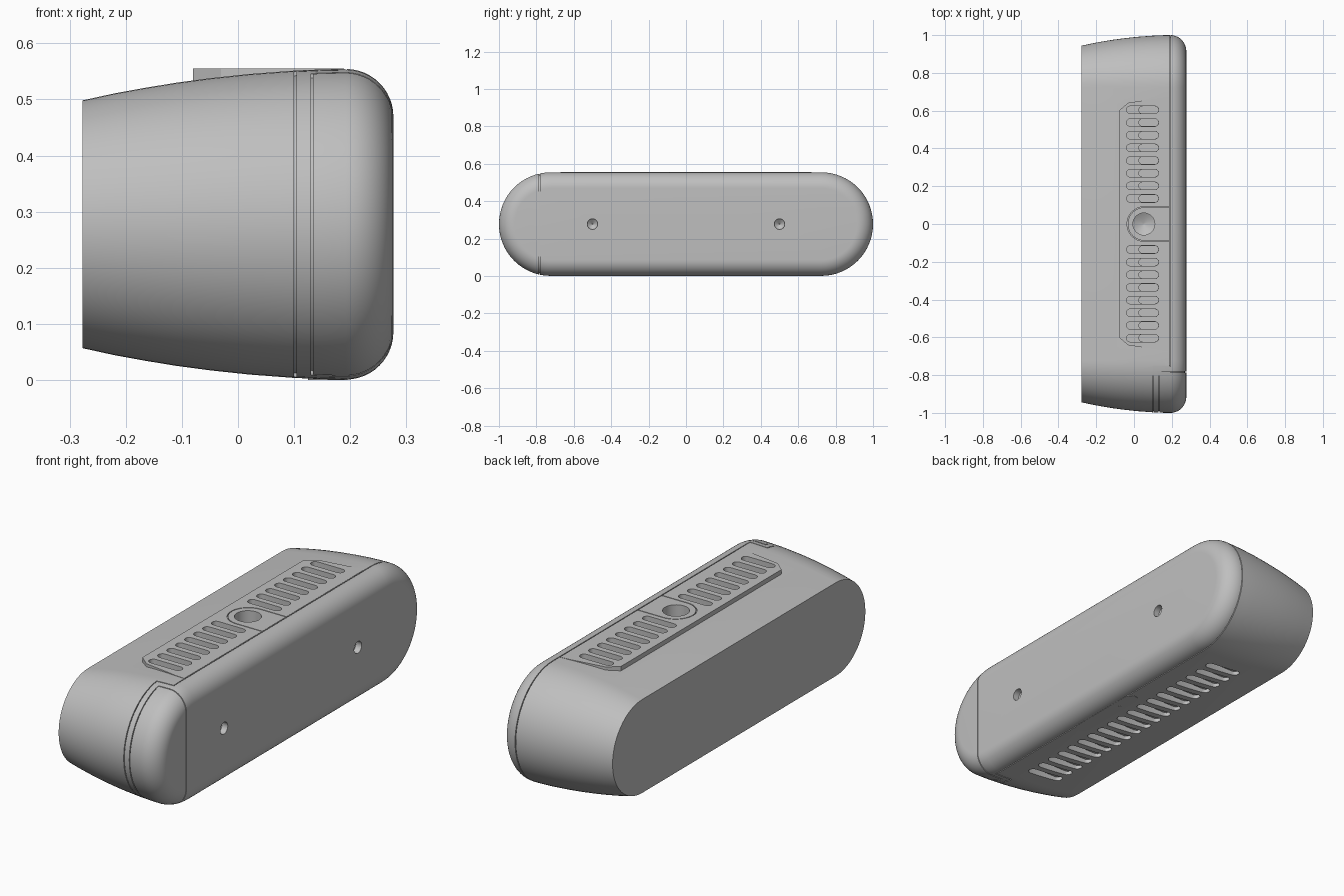
import bpy, bmesh, math

if "Cube" in bpy.data.objects:
    bpy.data.objects.remove(bpy.data.objects["Cube"])

R, ZC, HALF = 0.2768, 0.2775, 0.7232   # end radius, centre height, half straight length
TOP = 0.555

grey = bpy.data.materials.new("plain grey")
grey.use_nodes = True
grey.diffuse_color = (0.52, 0.52, 0.52, 1)
grey.node_tree.nodes["Principled BSDF"].inputs["Base Color"].default_value = (0.52, 0.52, 0.52, 1)


def finish(bm, name):
    bmesh.ops.recalc_face_normals(bm, faces=bm.faces)
    me = bpy.data.meshes.new(name)
    bm.to_mesh(me)
    bm.free()
    ob = bpy.data.objects.new(name, me)
    bpy.context.collection.objects.link(ob)
    return ob


def pill(cx, cy, half, r, seg=8):
    """Outline of a pill whose long axis is the first coordinate."""
    pts = []
    for side, start in ((1, -math.pi / 2), (-1, math.pi / 2)):
        for i in range(seg + 1):
            a = start + math.pi * i / seg
            pts.append((cx + side * half + r * math.cos(a), cy + r * math.sin(a)))
    return pts


def loft(bm, rings):
    loops = [[bm.verts.new(p) for p in ring] for ring in rings]
    n = len(loops[0])
    for a, b in zip(loops, loops[1:]):
        for i in range(n):
            bm.faces.new((a[i], a[(i + 1) % n], b[(i + 1) % n], b[i]))
    bm.faces.new(loops[0])
    bm.faces.new(loops[-1])


def prisms(name, outlines, z0, z1):
    bm = bmesh.new()
    for pts in outlines:
        loft(bm, [[(x, y, z) for x, y in pts] for z in (z0, z1)])
    return finish(bm, name)


def box(name, x0, x1, y0, y1, z0=-0.1, z1=0.7):
    return prisms(name, [[(x0, y0), (x1, y0), (x1, y1), (x0, y1)]], z0, z1)


def revolve(name, centre, axis, profile):
    """Round cutter from (radius, depth) pairs, depth running along x or z."""
    cx, cy, cz = centre
    rings = []
    for r, d in profile:
        ring = []
        for i in range(32):
            u, v = r * math.cos(math.tau * i / 32), r * math.sin(math.tau * i / 32)
            ring.append((cx + d, cy + u, cz + v) if axis == "x" else (cx + u, cy + v, cz + d))
        rings.append(ring)
    bm = bmesh.new()
    loft(bm, rings)
    return finish(bm, name)


def combine(ob, tool, op="DIFFERENCE", keep=False):
    mod = ob.modifiers.new("cut", "BOOLEAN")
    mod.operation, mod.solver, mod.object = op, "EXACT", tool
    dg = bpy.context.evaluated_depsgraph_get()
    me = bpy.data.meshes.new_from_object(ob.evaluated_get(dg))
    ob.modifiers.clear()
    ob.data = me
    if not keep:
        bpy.data.objects.remove(tool)


def shell(name, inset):
    """Tapered pill body with a rounded front rim."""
    prof = [(-0.277, 0.056), (-0.22, 0.0435), (-0.165, 0.0335), (-0.11, 0.0245),
            (-0.05, 0.0165), (0.02, 0.009), (0.1, 0.003), (0.15, 0.0008)]
    for i in range(13):
        a = math.pi / 2 * i / 12
        prof.append((0.192 + 0.085 * math.sin(a), 0.085 * (1 - math.cos(a))))
    rings = []
    for x, d in prof:
        x = max(-0.277 + inset, min(0.277, x)) if inset else x
        x -= inset
        rings.append([(x, y, z) for y, z in pill(0, ZC, HALF, R - d - inset, 32)])
    bm = bmesh.new()
    loft(bm, rings)
    return finish(bm, name)


body = shell("body", 0)
core = shell("core", 0.008)

# Seams: front panel joint, end cap outline and the strip beside it
G = 0.004
seams = [(0.19, 0.19 + G, -0.75, 1.1), (0.1, 0.1 + G, -1.1, -0.755),
         (0.1, 0.194, -0.755, -0.755 + G), (0.13, 0.13 + G, -1.1, -0.785),
         (0.13, 0.4, -0.785, -0.785 + G)]
for s in seams:
    cutter = box("seam_cutter", *s)
    combine(cutter, core, keep=True)
    combine(body, cutter)
bpy.data.objects.remove(core)

# Flat raised vent plate on the top
edge = [(0.189, 0.672), (0.14, 0.668), (-0.03, 0.642), (-0.08, 0.6)]
plate = prisms("vent_plate", [edge + [(x, -y) for x, y in reversed(edge)]], 0.48, TOP)
combine(body, plate, "UNION")

# Stepped vent slots either side of the mount
rows = [s * (0.135 + 0.067 * i) for s in (-1, 1) for i in range(8)]
combine(body, prisms("slots", [pill(0.045, y, 0.065, 0.02) for y in rows], 0.53, 0.6))
combine(body, prisms("slot_steps", [pill(0.0775, y, 0.0325, 0.0195) for y in rows], 0.49, 0.6))

# Underside vent slots
under = [0.07 * (i - 9) for i in range(19)]
combine(body, prisms("under_slots", [pill(0, y, 0.075, 0.02) for y in under], -0.1, 0.04))


# Arched groove around the mount
def arch(r, end):
    pts = [(0.055 + r * math.cos(a), r * math.sin(a))
           for a in (math.pi * (0.5 + i / 24) for i in range(25))]
    return pts + [(end, -r), (end, r)]


groove = prisms("groove", [arch(0.092, 0.19)], TOP - 0.008, 0.6)
combine(groove, prisms("groove_inner", [arch(0.088, 0.3)], 0.4, 0.7))
combine(body, groove)

# Threaded mount hole and the two front screw holes
combine(body, revolve("mount_hole", (0.052, 0, TOP), "z",
                      [(0.058, 0.05), (0.058, -0.07), (0.004, -0.1)]))
for y in (-0.5, 0.5):
    combine(body, revolve("screw_hole", (0.277, y, ZC), "x",
                          [(0.028, 0.05), (0.028, -0.03), (0.003, -0.05)]))

# Pill-shaped button with a pin hole under the front edge
outline = [(x, y) for y, x in pill(0, 0.16, 0.165, 0.035, 12)]
button = prisms("under_button", [outline], 0, 0.02)
combine(button, revolve("pin_hole", (0.16, 0.09, 0), "z", [(0.007, -0.02), (0.007, 0.01)]))

for ob in (body, button):
    ob.data.materials.clear()
    ob.data.materials.append(grey)
    bpy.ops.object.select_all(action="DESELECT")
    ob.select_set(True)
    bpy.context.view_layer.objects.active = ob
    bpy.ops.object.shade_smooth_by_angle(angle=math.radians(30))
